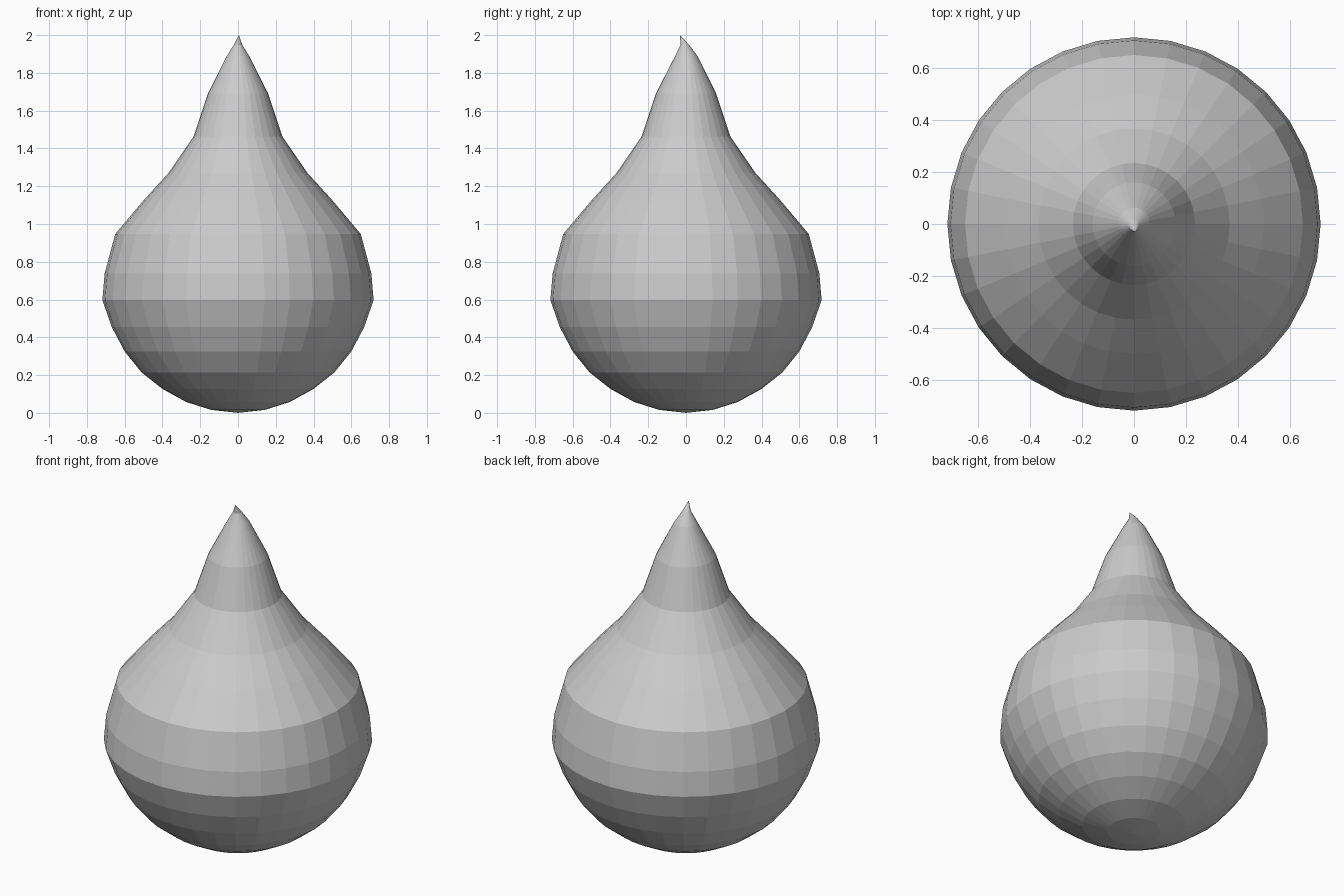
import bpy
import bmesh
import math

if "Cube" in bpy.data.objects:
    bpy.data.objects.remove(bpy.data.objects["Cube"])

SEGMENTS = 32

# Profile rings from bottom to top: radius, height, y offset
PROFILE = [
    (0.142, 0.016, 0), (0.275, 0.058, 0), (0.40, 0.127, 0), (0.51, 0.214, 0),
    (0.60, 0.325, 0), (0.668, 0.454, 0), (0.718, 0.597, 0), (0.706, 0.738, 0),
    (0.65, 0.947, 0), (0.50, 1.125, 0), (0.368, 1.27, 0), (0.235, 1.463, 0),
    (0.16, 1.69, 0), (0.061, 1.886, 0.002), (0.023, 1.948, -0.006),
]

bm = bmesh.new()

# Rings of the drop body
rings = []
for radius, height, shift in PROFILE:
    rings.append([bm.verts.new((radius * math.cos(math.tau * i / SEGMENTS),
                                radius * math.sin(math.tau * i / SEGMENTS) + shift,
                                height)) for i in range(SEGMENTS)])
bottom = bm.verts.new((0, 0, 0))
tip = bm.verts.new((0.005, -0.032, 2.0))

# Side quads and the fans closing the bottom and the bent tip
for i in range(SEGMENTS):
    j = (i + 1) % SEGMENTS
    for low, high in zip(rings, rings[1:]):
        bm.faces.new((low[i], low[j], high[j], high[i]))
    bm.faces.new((bottom, rings[0][j], rings[0][i]))
    bm.faces.new((rings[-1][i], rings[-1][j], tip))

mesh = bpy.data.meshes.new("drop_body")
bm.to_mesh(mesh)
bm.free()

# Single grey colour
grey = bpy.data.materials.new("light grey")
grey.diffuse_color = (0.6, 0.6, 0.6, 1)
grey.use_nodes = True
grey.node_tree.nodes["Principled BSDF"].inputs["Base Color"].default_value = grey.diffuse_color
mesh.materials.append(grey)

bpy.context.collection.objects.link(bpy.data.objects.new("drop_body", mesh))
